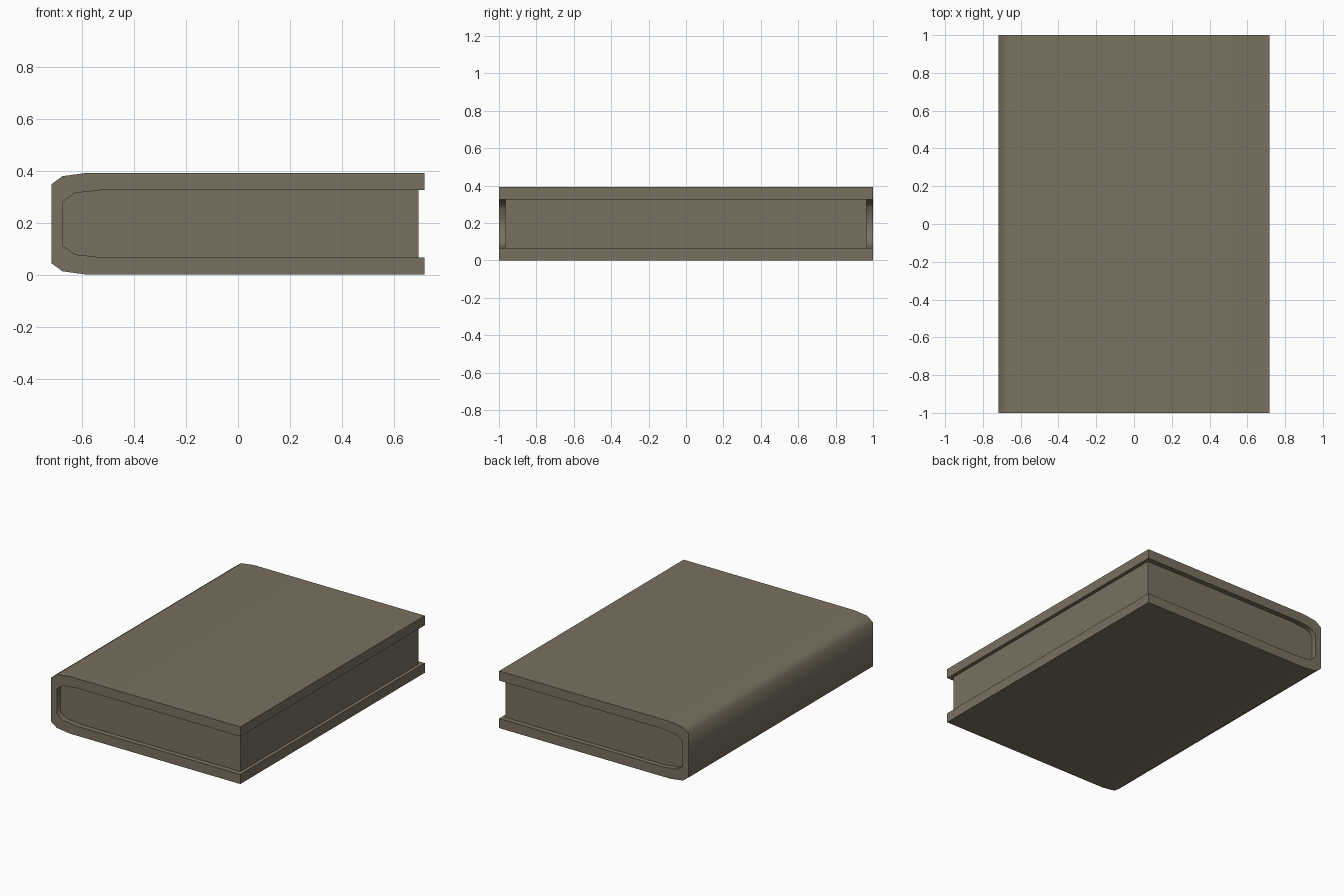
import bpy, bmesh

if "Cube" in bpy.data.objects:
    bpy.data.objects.remove(bpy.data.objects["Cube"])

mat = bpy.data.materials.new("taupe brown")
mat.diffuse_color = (0.195, 0.165, 0.115, 1)
mat.use_nodes = True
mat.node_tree.nodes["Principled BSDF"].inputs["Base Color"].default_value = mat.diffuse_color


def extrude_profile(name, pts, half_len):
    """Extrude a closed XZ profile along Y, centred on y = 0."""
    bm = bmesh.new()
    face = bm.faces.new([bm.verts.new((x, -half_len, z)) for x, z in pts])
    ext = bmesh.ops.extrude_face_region(bm, geom=[face])["geom"]
    moved = [v for v in ext if isinstance(v, bmesh.types.BMVert)]
    bmesh.ops.translate(bm, verts=moved, vec=(0, 2 * half_len, 0))
    bmesh.ops.recalc_face_normals(bm, faces=bm.faces)
    # smooth the rounded spine, keep square corners sharp
    for f in bm.faces:
        f.smooth = True
    for e in bm.edges:
        e.smooth = e.calc_face_angle(0) < 1.2
    me = bpy.data.meshes.new(name)
    bm.to_mesh(me)
    bm.free()
    me.materials.append(mat)
    ob = bpy.data.objects.new(name, me)
    bpy.context.collection.objects.link(ob)
    return ob


MID = 0.196


def mirrored(half):
    """Upper half profile (right to left) plus its mirror below mid height."""
    return half + [(x, 2 * MID - z) for x, z in reversed(half)]


outer = mirrored([(0.718, 0.392), (-0.58, 0.392), (-0.676, 0.379), (-0.718, 0.348)])
inner_half = [(-0.52, 0.326), (-0.628, 0.314), (-0.673, 0.282)]

# wrap-around cover: outer outline, then back along the inner outline
inner = mirrored([(0.718, 0.326)] + inner_half)
extrude_profile("cover", outer + inner[::-1], 1.0)

# page block filling the cover, set back at the three open sides
extrude_profile("page_block", mirrored([(0.694, 0.326)] + inner_half), 0.965)
